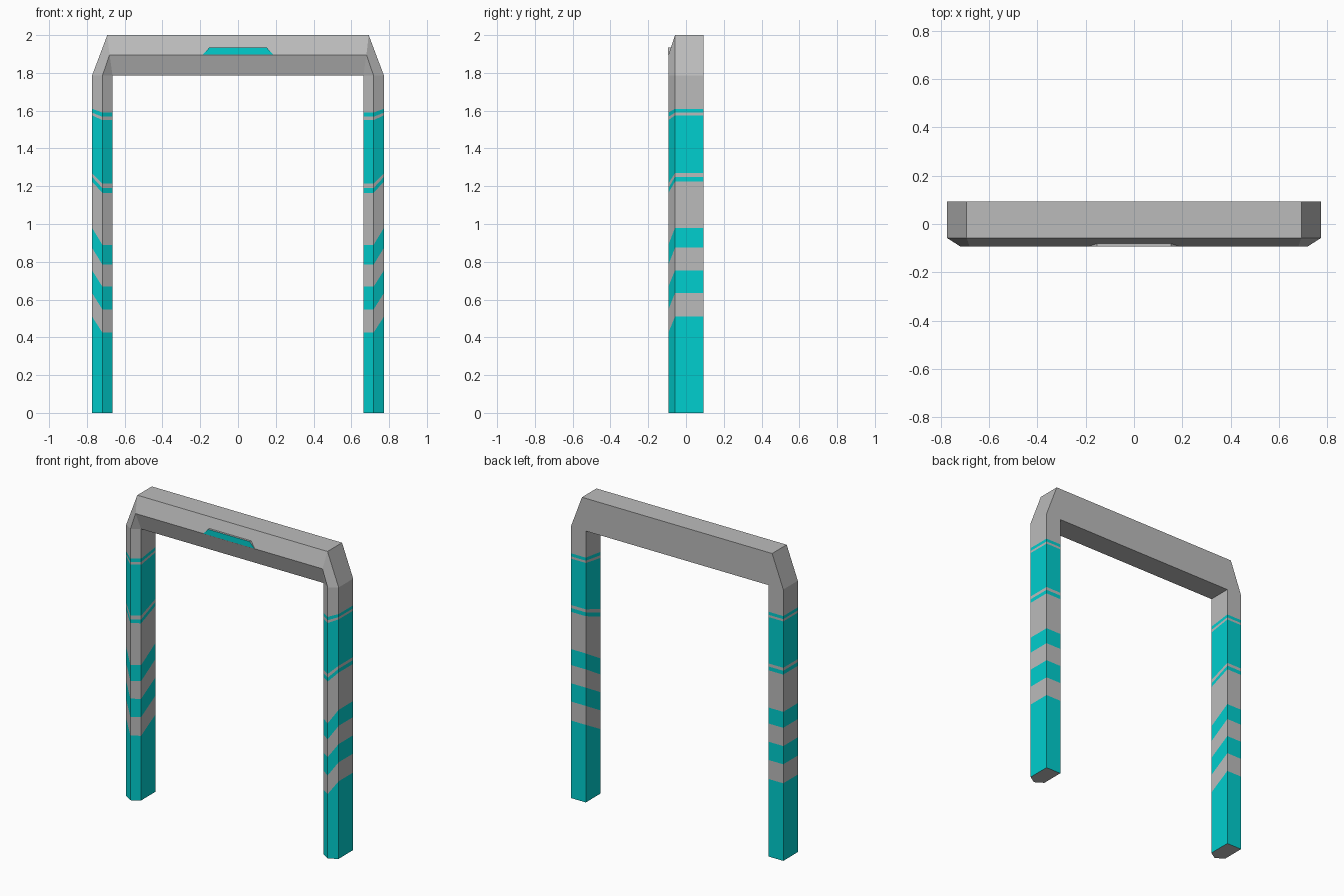
import bpy, bmesh

if "Cube" in bpy.data.objects:
    bpy.data.objects.remove(bpy.data.objects["Cube"])

teal = bpy.data.materials.new("teal")
teal.diffuse_color = (0.0, 0.62, 0.62, 1)
teal.use_nodes = True
teal.node_tree.nodes["Principled BSDF"].inputs["Base Color"].default_value = teal.diffuse_color
grey = bpy.data.materials.new("grey")
grey.diffuse_color = (0.5, 0.5, 0.5, 1)
grey.use_nodes = True
grey.node_tree.nodes["Principled BSDF"].inputs["Base Color"].default_value = grey.diffuse_color

# Pentagonal section: outer back, outer front, front ridge, inner front, inner back
XO, XR, XI = 0.773, 0.718, 0.664
YB, YF, YR = 0.093, -0.058, -0.093
TOP, RIDGE, UNDER = 2.0, 1.896, 1.785


def section(outer, ridge, inner, z_out, z_ridge, z_in_front, z_in_back):
    return [(outer, YB, z_out), (outer, YF, z_out), (ridge, YR, z_ridge),
            (inner, YF, z_in_front), (inner, YB, z_in_back)]


# Colour boundaries up each leg: (height at the back, height at the ridge)
bands = [(0, 0), (0.51, 0.425), (0.635, 0.548), (0.755, 0.668), (0.875, 0.785),
         (0.98, 0.89), (1.225, 1.165), (1.25, 1.19), (1.27, 1.215),
         (1.575, 1.55), (1.59, 1.568), (1.61, 1.59), (UNDER, UNDER)]
rings = [section(XO, XR, XI, zo, zr, zr, zo) for zo, zr in bands]
# Angled corner, where the inner edge turns sharply
rings.append(section(0.692, 0.68, XI, TOP, RIDGE, UNDER, UNDER))
rings += [[(-x, y, z) for x, y, z in ring] for ring in reversed(rings)]


def finish(name, bm):
    bmesh.ops.remove_doubles(bm, verts=bm.verts, dist=1e-4)
    bmesh.ops.recalc_face_normals(bm, faces=bm.faces)
    mesh = bpy.data.meshes.new(name)
    bm.to_mesh(mesh)
    bm.free()
    mesh.materials.append(grey)
    mesh.materials.append(teal)
    obj = bpy.data.objects.new(name, mesh)
    bpy.context.collection.objects.link(obj)
    return obj


# Arch frame: two striped legs and the top beam in one sweep
bm = bmesh.new()
loops = [[bm.verts.new(p) for p in ring] for ring in rings]
last = len(loops) - 2
for i, (a, b) in enumerate(zip(loops, loops[1:])):
    band = min(i, last - i)
    for k in range(5):
        n = (k + 1) % 5
        # Corner rings share the inner edge, so drop the repeated points there
        pts = []
        for v in (a[k], a[n], b[n], b[k]):
            if all((v.co - p.co).length > 1e-4 for p in pts):
                pts.append(v)
        if len(pts) > 2:
            f = bm.faces.new(pts)
            f.material_index = 1 if band < len(bands) - 1 and band % 2 == 0 else 0
for loop in (loops[0], loops[-1]):
    bm.faces.new(loop)
finish("arch_frame", bm)

# Indicator light: small trapezoid block on the beam, teal front face
bm = bmesh.new()
outline = [(-0.186, 1.897), (0.186, 1.897), (0.152, 1.934), (-0.152, 1.934)]
front = [bm.verts.new((x, YR - 0.001, z)) for x, z in outline]
back = [bm.verts.new((x, -0.075, z)) for x, z in outline]
bm.faces.new(front).material_index = 1
bm.faces.new(back)
for k in range(4):
    n = (k + 1) % 4
    bm.faces.new((front[k], front[n], back[n], back[k]))
finish("indicator_light", bm)
